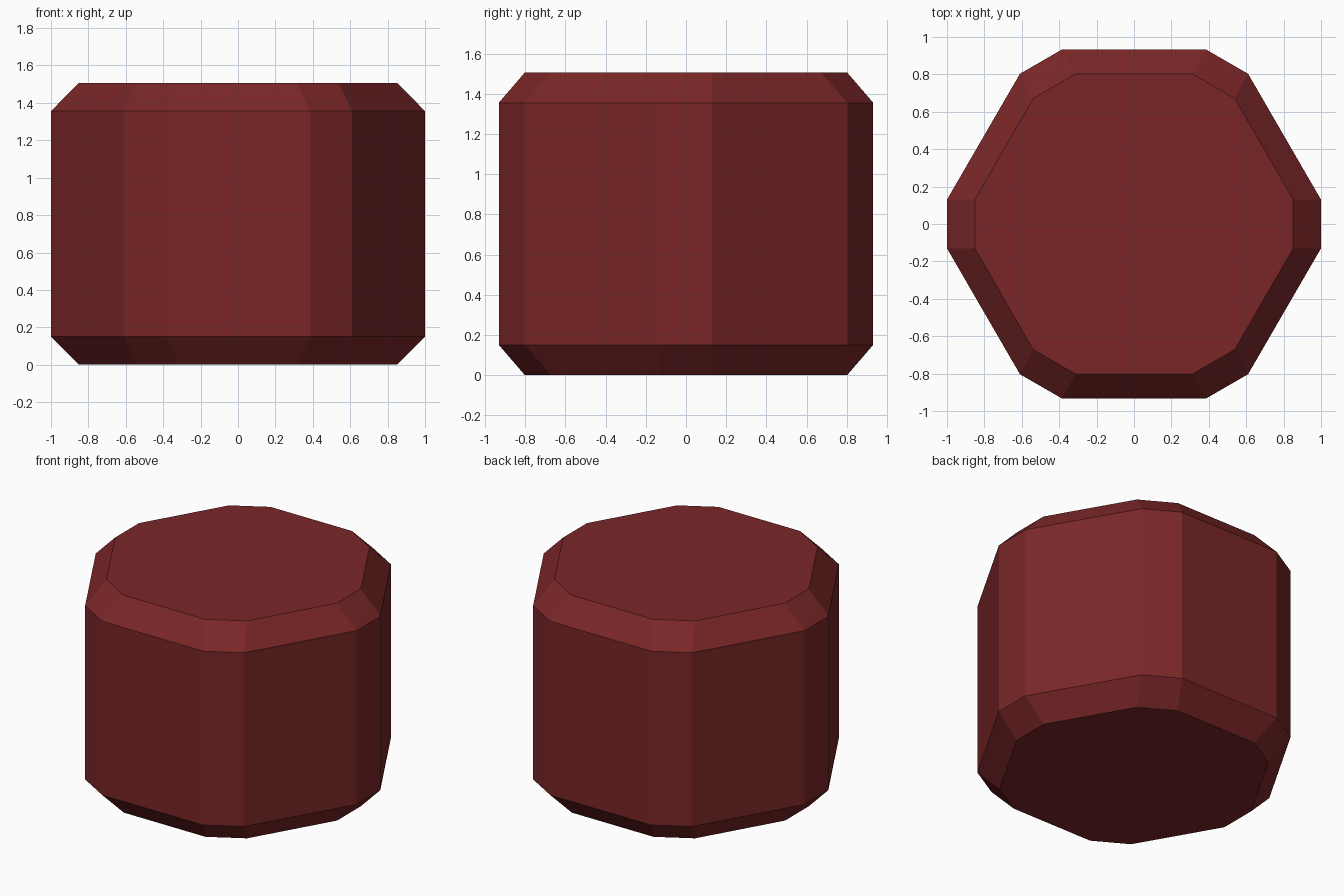
import bpy, bmesh

if "Cube" in bpy.data.objects:
    bpy.data.objects.remove(bpy.data.objects["Cube"])

# Hexagonal drum with bevelled corners and rims
def ring(bm, quarter, z):
    """Mirror a quarter outline into a closed 12-point ring."""
    q = quarter
    pts = (q + [(-x, y) for x, y in reversed(q)]
           + [(-x, -y) for x, y in q] + [(x, -y) for x, y in reversed(q)])
    return [bm.verts.new((x, y, z)) for x, y in pts]

outer = [(1.0, 0.13), (0.61, 0.803), (0.387, 0.932)]
inner = [(0.851, 0.13), (0.539, 0.671), (0.313, 0.802)]
H, B = 1.507, 0.151

bm = bmesh.new()
rings = [ring(bm, inner, 0), ring(bm, outer, B),
         ring(bm, outer, H - B), ring(bm, inner, H)]
for a, b in zip(rings, rings[1:]):
    for i in range(12):
        j = (i + 1) % 12
        bm.faces.new((a[i], a[j], b[j], b[i]))
bm.faces.new(rings[0][::-1])
bm.faces.new(rings[-1])
bmesh.ops.recalc_face_normals(bm, faces=bm.faces[:])

mesh = bpy.data.meshes.new("bevelled_drum")
bm.to_mesh(mesh)
bm.free()
mat = bpy.data.materials.new("dark red")
mat.diffuse_color = (0.195, 0.0195, 0.0205, 1)
mat.use_nodes = True
mat.node_tree.nodes["Principled BSDF"].inputs["Base Color"].default_value = mat.diffuse_color
mesh.materials.append(mat)
bpy.context.collection.objects.link(bpy.data.objects.new("bevelled_drum", mesh))
